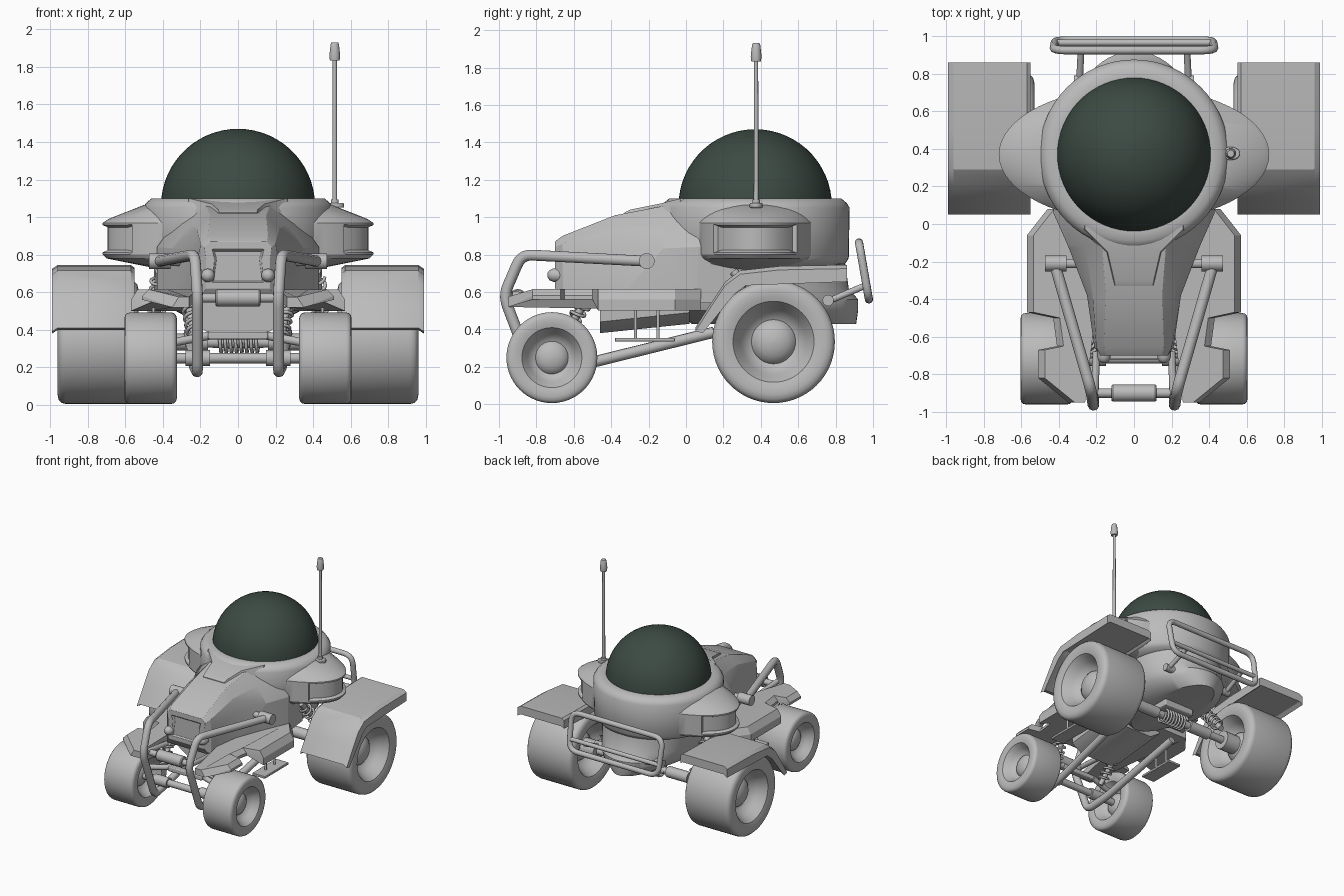
import bpy, bmesh, math
from mathutils import Vector

cube = bpy.data.objects.get("Cube")
if cube:
    bpy.data.objects.remove(cube, do_unlink=True)


def material(name, rgb):
    m = bpy.data.materials.new(name)
    m.use_nodes = True
    m.diffuse_color = (*rgb, 1)
    m.node_tree.nodes["Principled BSDF"].inputs["Base Color"].default_value = (*rgb, 1)
    return m


GREY = material("light grey", (0.5, 0.5, 0.5))
GLASS = material("dark green glass", (0.045, 0.068, 0.056))
SIDES = ((1, "left"), (-1, "right"))


def finish(ob, mat=GREY, angle=35):
    ob.data.materials.clear()
    ob.data.materials.append(mat)
    bpy.ops.object.select_all(action='DESELECT')
    ob.select_set(True)
    bpy.context.view_layer.objects.active = ob
    bpy.ops.object.shade_smooth_by_angle(angle=math.radians(angle))
    return ob


def loft(name, rings, mat=GREY, recess=None, bevel=0, angle=35):
    """Skin a list of equal closed rings, cap both ends, optionally recess some faces."""
    bm = bmesh.new()
    vs = [[bm.verts.new(p) for p in ring] for ring in rings]
    n = len(vs[0])
    for a, b in zip(vs, vs[1:]):
        for i in range(n):
            j = (i + 1) % n
            bm.faces.new((a[i], a[j], b[j], b[i]))
    bm.faces.new(vs[0])
    bm.faces.new(vs[-1])
    bmesh.ops.recalc_face_normals(bm, faces=bm.faces)
    if recess:
        rule, width, depth = recess
        bm.normal_update()
        for sx in (1, -1):
            chosen = [f for f in bm.faces if rule(f.calc_center_median(), f.normal, sx)]
            if chosen:
                bmesh.ops.inset_region(bm, faces=chosen, thickness=width, depth=0)
                bmesh.ops.inset_region(bm, faces=chosen, thickness=0.012, depth=-depth)
    me = bpy.data.meshes.new(name)
    bm.to_mesh(me)
    bm.free()
    ob = bpy.data.objects.new(name, me)
    bpy.context.collection.objects.link(ob)
    if bevel:
        mod = ob.modifiers.new("bevel", 'BEVEL')
        mod.width, mod.segments, mod.limit_method = bevel, 2, 'ANGLE'
    return finish(ob, mat, angle)


def oval(rx, ry, z, cy=0.37, n=64):
    return [(rx * math.cos(2 * math.pi * i / n), cy + ry * math.sin(2 * math.pi * i / n), z)
            for i in range(n)]


def box(name, lo, hi, bevel=0.008):
    ring = lambda z: [(lo[0], lo[1], z), (hi[0], lo[1], z), (hi[0], hi[1], z), (lo[0], hi[1], z)]
    return loft(name, [ring(lo[2]), ring(hi[2])], bevel=bevel)


def rod(name, a, b, stations, n=20):
    """Turned rod from a to b; stations are (fraction, radius)."""
    a, b = Vector(a), Vector(b)
    q = (b - a).to_track_quat('Z', 'Y')
    rings = []
    for t, r in stations:
        rings.append([a.lerp(b, t) + q @ Vector((r * math.cos(2 * math.pi * i / n),
                      r * math.sin(2 * math.pi * i / n), 0)) for i in range(n)])
    return loft(name, rings)


def cyl(name, a, b, r):
    return rod(name, a, b, ((0, r), (1, r)))


def tube(name, pts, r, closed=False, corner=0.06):
    """Bent pipe with rounded corners."""
    pts = [Vector(p) for p in pts]
    path, n = [], len(pts)
    for i, p in enumerate(pts):
        if not closed and i in (0, n - 1):
            path.append(p)
            continue
        before, after = pts[i - 1] - p, pts[(i + 1) % n] - p
        s = p + before.normalized() * min(corner, before.length * 0.4)
        e = p + after.normalized() * min(corner, after.length * 0.4)
        for k in range(6):
            t = k / 5
            path.append(s * (1 - t) ** 2 + p * 2 * t * (1 - t) + e * t * t)
    cu = bpy.data.curves.new(name, 'CURVE')
    cu.dimensions = '3D'
    cu.bevel_depth, cu.bevel_resolution, cu.use_fill_caps = r, 3, True
    sp = cu.splines.new('POLY')
    sp.points.add(len(path) - 1)
    for q, p in zip(sp.points, path):
        q.co = (*p, 1)
    sp.use_cyclic_u = closed
    ob = bpy.data.objects.new(name, cu)
    bpy.context.collection.objects.link(ob)
    bpy.ops.object.select_all(action='DESELECT')
    ob.select_set(True)
    bpy.context.view_layer.objects.active = ob
    bpy.ops.object.convert(target='MESH')
    return finish(bpy.context.view_layer.objects.active, angle=50)


def spring(name, a, b, radius, turns, wire=0.009):
    a, b = Vector(a), Vector(b)
    q = (b - a).to_track_quat('Z', 'Y')
    pts = []
    for i in range(turns * 12 + 1):
        w = i * math.pi / 6
        pts.append(a.lerp(b, i / (turns * 12)) + q @ Vector((radius * math.cos(w), radius * math.sin(w), 0)))
    tube(name, pts, wire, corner=0.004)
    cyl(name + "_damper", a.lerp(b, -0.12), b.lerp(a, -0.12), radius * 0.55)


# Cabin: glass dome, round cabin, side pods, lower hull
arc = [math.radians(i * 6) for i in range(15)] + [math.radians(89.8)]
loft("dome", [oval(0.41 * math.cos(t), 0.41 * math.cos(t), 1.06 + 0.41 * math.sin(t)) for t in arc], GLASS)
loft("cabin", [oval(r, r, z) for r, z in ((0.4, 0.72), (0.48, 0.75), (0.5, 0.78), (0.505, 1.05),
     (0.49, 1.075), (0.46, 1.1), (0.41, 1.1))], angle=40)
loft("side_pods", [oval(rx, ry, z) for rx, ry, z in ((0.4, 0.32, 0.72), (0.70, 0.35, 0.78),
     (0.72, 0.36, 0.80), (0.72, 0.36, 0.97), (0.69, 0.35, 0.99), (0.5, 0.32, 1.065))],
     recess=(lambda c, n, s: c.x * s > 0.55 and 0.8 < c.z < 0.97, 0.012, 0.025), angle=30)
loft("lower_hull", [oval(rx, ry, z, cy) for rx, ry, z, cy in ((0.2, 0.44, 0.43, 0.47),
     (0.33, 0.48, 0.5, 0.44), (0.36, 0.48, 0.56, 0.44), (0.38, 0.44, 0.62, 0.43), (0.4, 0.44, 0.76, 0.41))])


# Hood: cross-sections running from the nose to the cabin
def section(y, zt, wt, zs, ws, zb, wb):
    half = [(wt, zt), (ws, zs), (wb, zs * 0.7 + zb * 0.3), (wb, zb)]
    return [(x, y, z) for x, z in half] + [(-x, y, z) for x, z in reversed(half)]


loft("hood", [section(*s) for s in (
    (-0.70, 0.87, 0.15, 0.84, 0.18, 0.62, 0.17),
    (-0.66, 0.90, 0.16, 0.86, 0.20, 0.56, 0.21),
    (-0.38, 1.01, 0.15, 0.94, 0.22, 0.54, 0.25),
    (-0.12, 1.06, 0.17, 0.96, 0.26, 0.54, 0.35),
    (0.06, 1.085, 0.22, 0.97, 0.34, 0.54, 0.43),
    (0.30, 1.085, 0.22, 0.97, 0.34, 0.54, 0.4))], bevel=0.012,
    recess=(lambda c, n, s: s > 0 and n.y < -0.95 and c.y < -0.69, 0.045, 0.015), angle=25)
loft("hood_ridge", [[(w, y, z), (w + 0.02, y, z - 0.06), (-w - 0.02, y, z - 0.06), (-w, y, z)]
     for y, z, w in ((-0.33, 1.025, 0.10), (-0.3, 1.04, 0.105), (-0.15, 1.07, 0.14), (-0.03, 1.1, 0.26), (0.08, 1.1, 0.27))])
loft("belly", [[(x, -0.46, z0), (x, 0.02, z0 + 0.05), (x, 0.02, 0.58), (x, -0.46, 0.58)]
     for x, z0 in ((-0.24, 0.44), (-0.15, 0.38), (0.15, 0.38), (0.24, 0.44))])


def wheel(name, x, y, r, h, s):
    """Dished wheel with a domed hub; profile is (half width factor, radius factor)."""
    side = ((0.62, 0.005), (0.60, 0.12), (0.54, 0.24), (0.42, 0.34), (0.36, 0.36), (0.42, 0.44),
            (0.62, 0.53), (0.86, 0.62), (0.95, 0.66), (0.99, 0.75), (1, 0.86), (0.97, 0.94), (0.9, 0.985), (0.8, 1))
    prof = list(side) + [(-a, b) for a, b in reversed(side)]
    n = 56
    loft(name, [[(s * (x + a * h), y + b * r * math.cos(2 * math.pi * i / n),
         r + 0.006 + b * r * math.sin(2 * math.pi * i / n)) for i in range(n)] for a, b in prof])


# Front plate outline: side sill, notch, then front mudguard
PLATE = ((0.2, 0.08), (0.46, 0.08), (0.57, -0.06), (0.57, -0.47), (0.43, -0.5), (0.41, -0.65),
         (0.51, -0.67), (0.51, -0.82), (0.35, -0.95), (0.26, -0.95), (0.22, -0.6))
# Rear mudguard section (y, z)
GUARD = ((0.05, 0.41), (0.13, 0.535), (0.21, 0.655), (0.29, 0.715), (0.5, 0.738), (0.86, 0.745),
         (0.86, 0.675), (0.32, 0.655), (0.26, 0.61), (0.09, 0.4))

for s, side in SIDES:
    wheel(side + "_front_wheel", 0.465, -0.717, 0.243, 0.14, s)
    wheel(side + "_rear_wheel", 0.745, 0.468, 0.328, 0.215, s)

    def plate(kind):
        ring = []
        for x, y in PLATE:
            drop = 0.04 if y < -0.9 else 0
            low = 0.5 if y > -0.49 else 0.56 - drop
            z = {"low": low, "mid": max(0.56, low + 0.02) - drop, "top": 0.615 - drop}[kind]
            ring.append((s * (x - (0.035 if kind == "top" and x > 0.3 else 0)), y, z))
        return ring
    loft(side + "_sill_and_front_mudguard", [plate(k) for k in ("low", "mid", "top")], angle=20)

    loft(side + "_rear_mudguard", [[(s * x, y, z - d) for y, z in GUARD]
         for x, d in ((0.55, 0.015), (0.57, 0), (0.96, 0), (0.99, 0.02))], angle=28)

    # Foot step under the sill
    box(side + "_step", (min(s * 0.4, s * 0.52), -0.38, 0.335), (max(s * 0.4, s * 0.52), -0.06, 0.355), 0.004)
    for y in (-0.27, -0.15):
        cyl(side + "_step_strut", (s * 0.45, y, 0.345), (s * 0.45, y, 0.52), 0.009)

    # Front guard pipe running down and back under the belly
    tube(side + "_guard_pipe", [(s * 0.42, -0.22, 0.765), (s * 0.23, -0.88, 0.8), (s * 0.215, -0.975, 0.58),
         (s * 0.215, -0.82, 0.17), (s * 0.23, -0.6, 0.2), (s * 0.26, 0.15, 0.385)], 0.03)
    cyl(side + "_guard_mount", (s * 0.36, -0.21, 0.765), (s * 0.475, -0.21, 0.765), 0.042)
    cyl(side + "_guard_bracket", (s * 0.28, -0.21, 0.765), (s * 0.4, -0.21, 0.765), 0.025)
    cyl(side + "_guard_tie", (s * 0.21, -0.93, 0.585), (s * 0.2, -0.68, 0.56), 0.02)
    rod(side + "_headlight", (s * 0.16, -0.74, 0.69), (s * 0.16, -0.64, 0.69),
        ((0, 0.012), (0.1, 0.027), (0.3, 0.036), (1, 0.036)))

    # Suspension
    spring(side + "_front_spring", (s * 0.23, -0.66, 0.36), (s * 0.27, -0.52, 0.57), 0.036, 6)
    spring(side + "_rear_spring", (s * 0.44, 0.5, 0.42), (s * 0.42, 0.28, 0.68), 0.042, 6)
    cyl(side + "_front_upper_arm", (s * 0.15, -0.68, 0.37), (s * 0.36, -0.715, 0.33), 0.022)
    cyl(side + "_front_axle_sleeve", (s * 0.15, -0.715, 0.25), (s * 0.28, -0.715, 0.25), 0.042)
    cyl(side + "_rear_axle_sleeve", (s * 0.16, 0.465, 0.335), (s * 0.36, 0.465, 0.335), 0.045)
    cyl(side + "_rear_hub", (s * 0.5, 0.465, 0.335), (s * 0.64, 0.465, 0.335), 0.075)

    # Rear rack arms
    tube(side + "_rack_arm", [(s * 0.29, 0.76, 0.55), (s * 0.28, 0.96, 0.635)], 0.018)
    cyl(side + "_rack_mount", (s * 0.24, 0.76, 0.555), (s * 0.32, 0.76, 0.555), 0.03)

# Axles and winch
cyl("front_axle", (-0.4, -0.715, 0.25), (0.4, -0.715, 0.25), 0.028)
cyl("rear_axle", (-0.6, 0.465, 0.335), (0.6, 0.465, 0.335), 0.03)
spring("axle_spring", (-0.11, 0.465, 0.335), (0.11, 0.465, 0.335), 0.056, 8)
box("axle_carrier", (-0.14, 0.38, 0.38), (0.14, 0.55, 0.45))
box("front_crossmember", (-0.16, -0.72, 0.35), (0.16, -0.67, 0.39))
rod("winch", (-0.2, -0.9, 0.57), (0.2, -0.9, 0.57), ((0, 0.025), (0.2, 0.025), (0.2, 0.04), (0.22, 0.046),
    (0.78, 0.046), (0.8, 0.04), (0.8, 0.025), (1, 0.025)))

# Rear rack
tube("rear_rack", [(-0.43, 0.925, 0.865), (0.43, 0.925, 0.865), (0.42, 0.978, 0.56), (-0.42, 0.978, 0.56)], 0.022, True, 0.08)
tube("rear_rack_bar", [(-0.42, 0.965, 0.65), (0.42, 0.965, 0.65)], 0.018)

# Antenna
loft("antenna_base", [oval(0.05, 0.035, z, 0, 24) for z in (0, 0.025)], bevel=0.006).location = (0.515, 0.375, 1.05)
rod("antenna", (0.515, 0.375, 1.05), (0.515, 0.375, 1.93), ((0, 0.022), (0.05, 0.02), (0.05, 0.013),
    (0.89, 0.011), (0.89, 0.026), (0.92, 0.029), (0.99, 0.022), (1, 0.018)))
